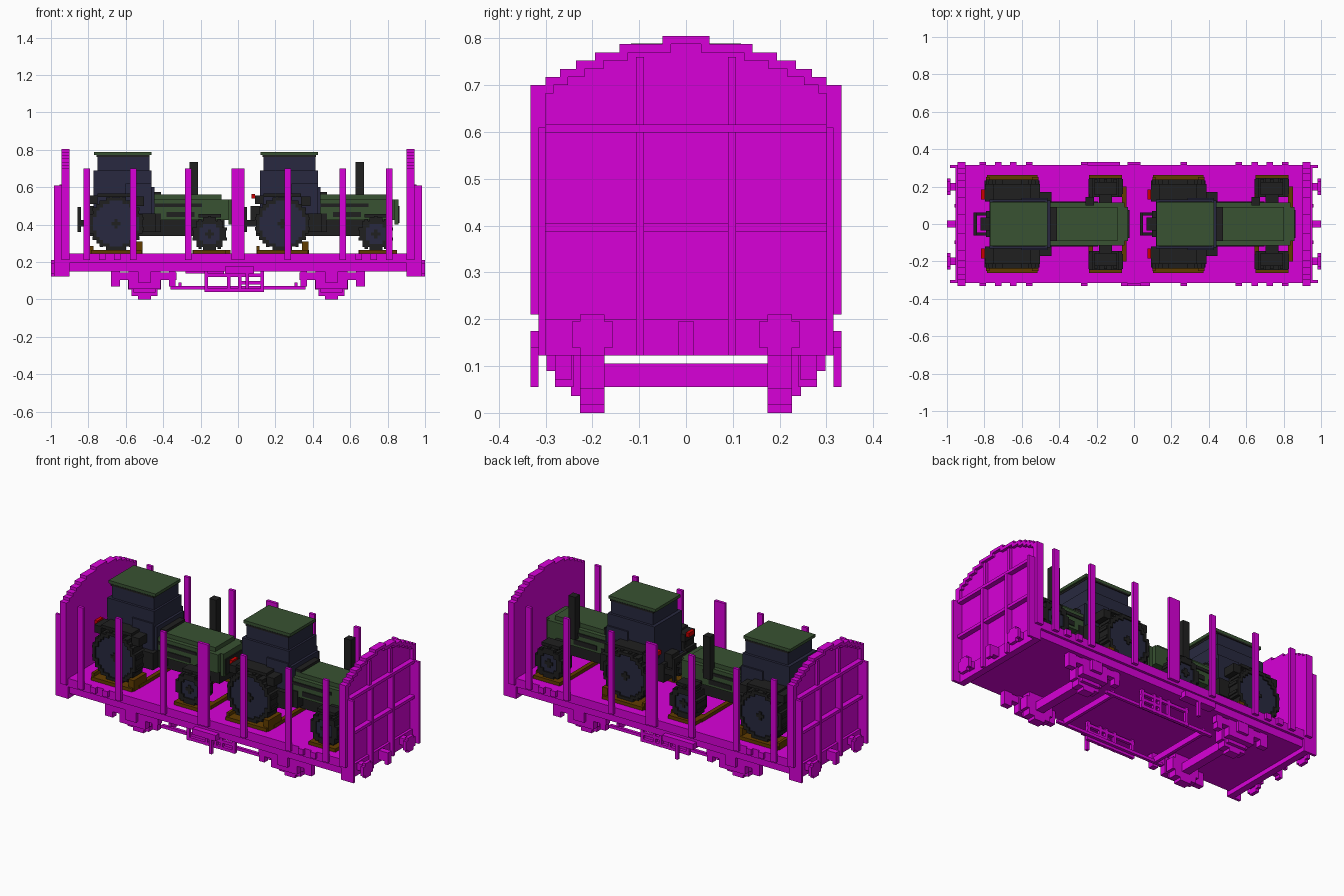
import bpy
import bmesh
import math
from mathutils import Matrix, Vector

cube = bpy.data.objects.get("Cube")
if cube:
    bpy.data.objects.remove(cube, do_unlink=True)


def material(name, *colour):
    mat = bpy.data.materials.new(name)
    mat.use_nodes = True
    mat.diffuse_color = (*colour, 1)
    mat.node_tree.nodes["Principled BSDF"].inputs["Base Color"].default_value = (*colour, 1)
    return mat


magenta = material("magenta wagon", .69, 0, .69)
green = material("dark green paint", .04, .084, .032)
black = material("black rubber", .014, .014, .014)
navy = material("navy glass and rims", .021, .022, .05)
brown = material("brown timber", .12, .046, 0)
red = material("red lamp", .6, 0, 0)

STEP = 2 / 114  # edge of one building block


def mid(half):
    """Range centred on zero."""
    return -half, half


def wide(centre, width=STEP):
    """Range of a given width around a centre."""
    return centre - width / 2, centre + width / 2


def up(start, length=STEP):
    """Range of a given length from a start."""
    return start, start + length


def build(name, mat, boxes, mirror="", shift=0):
    """One object made of boxes, each an x, y and z range, with optional mirror axes."""
    bm = bmesh.new()
    for box in boxes:
        low, high = Vector(map(min, box)), Vector(map(max, box))
        place = Matrix.LocRotScale((low + high) / 2, None, high - low)
        bmesh.ops.create_cube(bm, size=1, matrix=place)
    mesh = bpy.data.meshes.new(name)
    bm.to_mesh(mesh)
    bm.free()
    mesh.materials.append(mat)
    part = bpy.data.objects.new(name, mesh)
    part.location.x = shift
    bpy.context.collection.objects.link(part)
    if mirror:
        modifier = part.modifiers.new("Mirror", "MIRROR")
        modifier.use_axis = ["x" in mirror, "y" in mirror, False]


def block(name, mat, x, y, z, mirror="", shift=0):
    build(name, mat, [(x, y, z)], mirror, shift)


def wheel(centre, height, radius, y, hole=0):
    """Stepped disc or ring made of upright columns."""
    def rise(r, offset):
        return round(math.sqrt(max(r * r - offset * offset, 0)) / STEP) * STEP

    columns = []
    count = round(radius / STEP)
    for i in range(-count, count):
        offset = (i + .5) * STEP
        x = wide(centre + offset)
        top, gap = rise(radius, offset), rise(hole, offset)
        if gap:
            columns += [(x, y, (height + s * gap, height + s * top)) for s in (-1, 1)]
        elif top:
            columns.append((x, y, wide(height, top * 2)))
    return columns


# Main levels and planes of the wagon
floor, base, side, stake_top, wall = .245, .15, .315, .7, .9
stake_y = up(side)

# Floor, side rails and tie-down blocks
block("deck", magenta, mid(wall), mid(.3), (base, floor))
block("upper_side_rail", magenta, mid(wall), (.29, side), (.195, floor), "y")
block("lower_side_rail", magenta, mid(wall), (.28, .3), (base, .2), "y")
build("rail_blocks", magenta,
      [(wide(x, STEP * 2), (.29, side + STEP), (.21, floor)) for x in (.645, .725)], "xy")

# Upright stakes
build("side_stakes", magenta,
      [(wide(x, STEP * 2), stake_y, (.21, stake_top)) for x in (.265, .56, .808)], "xy")
block("middle_stake", magenta, mid(STEP * 2), stake_y, (.21, stake_top), "y")

# End walls: the stepped arch narrows toward the top by a square-root rule
arch, rim, inner = [], [], 0
panel, outside = up(wall, .025), up(wall + .025)
for layer in range(7):
    drop = layer * STEP
    half = math.sqrt(drop + .0025)
    z = up(stake_top + STEP * 5 - drop)
    arch.append((panel, mid(half), z))
    rim.append((outside, (max(inner - STEP, 0), half), z))
    inner = half
build("end_wall_arch", magenta, arch, "x")
build("end_wall_rim", magenta, rim, "xy")
block("end_wall_panel", magenta, panel, mid(side + STEP), (.21, stake_top), "x")
block("end_wall_skirt", magenta, panel, mid(side), (.123, .21), "x")
block("end_wall_rib", magenta, outside, wide(.098), (.123, .76), "xy")
block("end_wall_thick_rib", magenta, (wall, .96), wide(.098), (.123, .6), "xy")
block("end_wall_edge", magenta, outside, (.3, side + STEP), (.21, stake_top), "xy")
block("end_wall_post", magenta, (wall, .983), (.3, side), (.123, .61), "xy")
build("end_wall_bars", magenta,
      [(up(wall, .055), mid(.3), wide(z)) for z in (.396, .607)], "x")
block("headstock", magenta, up(wall, .04), mid(side), (.123, .2), "x")

# Buffers and couplers
tip = (.98, 1)
block("buffer_shank", magenta, (wall, .98), wide(.2, .04), (.155, .195), "xy")
block("buffer_head", magenta, tip, wide(.2, STEP * 5), (.14, .195), "xy")
block("buffer_core", magenta, tip, wide(.2, STEP * 3), (.123, .21), "xy")
block("coupler_bar", magenta, (wall, .98), mid(STEP), (.14, .195), "x")
block("coupler_hook", magenta, tip, mid(STEP), (.123, .195), "x")

# Running gear
axle, rail_radius = .5, STEP * 5
build("rail_wheels", magenta, wheel(axle, rail_radius, rail_radius, wide(.2, STEP * 3)), "xy")
block("axle", magenta, wide(axle, .05), mid(.24), (.055, .105), "x")
block("axle_guard", magenta, wide(axle, .12), (.22, .246), (.036, base), "xy")
block("axle_box", magenta, wide(axle, .17), (.24, .28), (.055, base), "xy")
block("axle_cap", magenta, wide(axle, .07), (.28, .298), (.09, base), "xy")
block("spring", magenta, wide(axle, .34), (.245, .28), (.105, .145), "xy")
block("spring_inner_hanger", magenta, up(.335, .035), (.245, .28), (.07, base), "xy")
block("spring_outer_hanger", magenta, up(.63, .05), (.245, .28), (.07, base), "xy")

# Brake rods, hanging lattice and steps
block("brake_rod", magenta, mid(.36), wide(.2), wide(.063), "y")
block("cross_rod", magenta, wide(.31), mid(.2), (.055, .09), "x")
lattice_y = wide(.22)
build("lattice_rails", magenta, [((-.18, .14), lattice_y, wide(z)) for z in (.05, .13)], "y")
build("lattice_bars", magenta,
      [(wide(x), lattice_y, (.04, base)) for x in (-.17, -.05, .01, .05, .13)], "y")
block("lattice_cross", magenta, (0, .14), lattice_y, wide(.09), "y")
block("front_step_plate", magenta, (-.07, .085), (-.28, -side - STEP), (.14, .175))
block("back_step_plate", magenta, (-.28, -.075), (.28, side + STEP), (.14, .175))
block("front_step_leg", magenta, wide(.05), (-side, -side - STEP), (.055, .14))
block("back_step_leg", magenta, wide(-.17), stake_y, (.055, .14))


def tractor(label, shift):
    """One tractor facing +x with its rear axle at the shift."""
    def add(name, mat, x, y, z, mirror=""):
        block(f"{label}_tractor_{name}", mat, x, y, z, mirror, shift)

    def add_pair(name, mat, boxes):
        build(f"{label}_tractor_{name}", mat, boxes, "y", shift)

    # Wheels with tread lugs
    front, edge = .5, .25
    for end, x, z, radius, rim_radius, outer in (
            ("rear", 0, .405, STEP * 8, STEP * 6.7, .238),
            ("front", front, .35, STEP * 5, STEP * 3.5, .245)):
        add_pair(end + "_tyre", black, wheel(x, z, radius, (.145, outer), rim_radius))
        add_pair(end + "_rim", navy, wheel(x, z, rim_radius, (.16, outer - .008)))
        lugs = []
        count = round(radius * 114)
        for k in range(count):
            turn = math.tau * (k + .5) / count
            lugs.append((wide(x + radius * math.cos(turn)), (.16, outer - .005),
                         wide(max(z + radius * math.sin(turn), floor + .03))))
        add_pair(end + "_lugs", black, lugs)
        hub_y = (.2, outer - .002)
        add_pair(end + "_hub", black, [(wide(x, .05), hub_y, wide(z)),
                                       (wide(x), hub_y, wide(z, .05))])

    # Chassis, axles and rear hitch
    add("chassis", black, (-.14, .58), mid(.07), (.34, .45))
    add("gearbox", black, (0, .24), mid(.12), (.36, .46))
    add("rear_axle", black, mid(.03), mid(.16), (.375, .435))
    add("front_axle", black, wide(front, .04), mid(.17), (.33, .37))
    add("hitch_arm", black, (-.2, -.12), wide(.054), (.39, .425), "y")
    add("hitch_post", black, wide(-.197), wide(.054), (.36, .495), "y")
    add("hitch_bar", black, wide(-.197), mid(.05), (.46, .495))
    add("hitch_link", black, (-.17, -.12), mid(.035), (.42, .5))

    # Bonnet and exhaust
    add("bonnet", green, (.19, .6), mid(.115), (.425, .535))
    add("bonnet_top", green, (.19, .565), mid(.09), (.53, .56))
    add("bonnet_nose", green, (.6, .62), mid(.09), (.4, .535))
    add("cowl", black, (.2, .24), mid(.09), (.5, .575))
    add("grille", black, up(.62, .007), mid(.075), (.41, .5))
    add("upper_vent", black, (.2, .46), up(.115, .006), wide(.504), "y")
    add("lower_vent", black, (.27, .42), up(.115, .006), (.44, .468), "y")
    add("fender_arm", black, wide(front, .07), (.1, .16), wide(.435), "y")
    add("front_fender", black, wide(front, .12), (.155, .225), wide(.447), "y")
    add("exhaust", black, wide(.415, .045), (.1, .145), (.48, .735))

    # Cab and roof
    add("cab", navy, (-.1, .178), mid(.115), (.6, .772))
    add("cab_waist", navy, (-.12, .19), mid(.13), (.575, .69))
    add("cab_base", navy, (-.12, .205), mid(.125), (.45, .6))
    add("cab_door", navy, (.05, .19), mid(.14), (.46, .62))
    add("roof_edge", black, (-.105, .18), mid(.12), (.762, .772))
    add("roof", green, (-.118, .19), mid(.118), up(.772))

    # Mudguards, cab steps and lamps
    guard = (.12, .215)
    add("mudguard_top", black, mid(.1), guard, wide(.557), "y")
    add("mudguard_back", black, (-.145, -.1), guard, (.51, .555), "y")
    add("mudguard_front", black, (.1, .15), guard, (.5, .55), "y")
    add("cab_step", black, (.14, .21), (.12, .17), (.36, .46), "y")
    add("rear_lamp", red, (-.165, -.145), (.13, .185), (.54, .565), "y")

    # Timber chocks and cross bars
    timber = up(floor, .02)
    add("rear_pad", brown, mid(.135), (.13, .262), timber, "y")
    add("front_pad", brown, wide(front, STEP * 10), (.145, .262), timber, "y")
    add("front_wedge", brown, wide(.123, STEP * 2), (.13, edge), (floor, .31), "y")
    add("back_wedge", brown, wide(-.13), (.13, edge), (floor, .285), "y")
    for place, x in (("rear", .13), ("inner", front - .08), ("nose", front + .1)):
        add(place + "_cross_bar", brown, wide(x, .025), mid(.2), timber)


tractor("rear", -.652)
tractor("front", .237)
